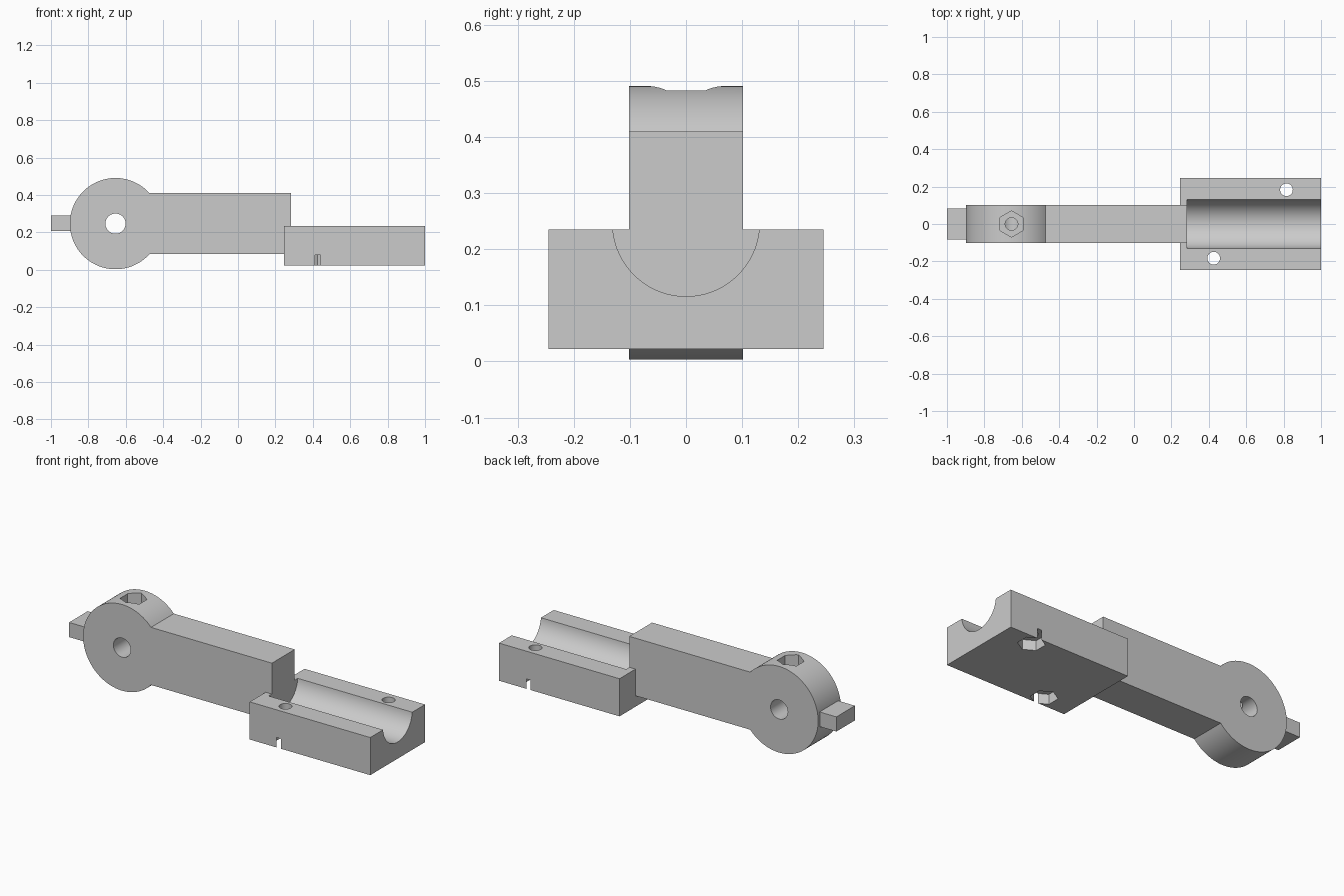
import bpy, bmesh
from math import sin, cos, asin, pi, radians

if "Cube" in bpy.data.objects:
    bpy.data.objects.remove(bpy.data.objects["Cube"], do_unlink=True)

GREY = bpy.data.materials.new("plain_grey")
GREY.use_nodes = True
GREY.diffuse_color = (0.6, 0.6, 0.6, 1)
GREY.node_tree.nodes["Principled BSDF"].inputs["Base Color"].default_value = (0.6, 0.6, 0.6, 1)


def arc(cx, cy, r, n, start=0.0, sweep=2 * pi, closed=False):
    """Points on a circle; closed also includes the end point."""
    steps = n + 1 if closed else n
    return [(cx + r * cos(start + sweep * i / n), cy + r * sin(start + sweep * i / n))
            for i in range(steps)]


def hexagon(cx, cy):
    return arc(cx, cy, HEX_R, 6, pi / 2)


def rect(u0, u1, v0, v1):
    return [(u0, v0), (u1, v0), (u1, v1), (u0, v1)]


def prism(name, points, axis, lo, hi):
    """Extrude a 2D outline along an axis."""
    place = {"X": lambda u, v: (lo, u, v),
             "Y": lambda u, v: (u, lo, v),
             "Z": lambda u, v: (u, v, lo)}[axis]
    bm = bmesh.new()
    face = bm.faces.new([bm.verts.new(place(u, v)) for u, v in points])
    new = bmesh.ops.extrude_face_region(bm, geom=[face])["geom"]
    shift = [hi - lo if a == axis else 0 for a in "XYZ"]
    bmesh.ops.translate(bm, vec=shift, verts=[g for g in new if isinstance(g, bmesh.types.BMVert)])
    bmesh.ops.recalc_face_normals(bm, faces=bm.faces)
    mesh = bpy.data.meshes.new(name)
    bm.to_mesh(mesh)
    bm.free()
    mesh.materials.append(GREY)
    obj = bpy.data.objects.new(name, mesh)
    bpy.context.collection.objects.link(obj)
    return obj


def activate(obj):
    bpy.ops.object.select_all(action="DESELECT")
    obj.select_set(True)
    bpy.context.view_layer.objects.active = obj


def cut(obj, *prism_args):
    """Subtract a prism and discard the cutter."""
    cutter = prism("cutter", *prism_args)
    cutter.hide_render = True
    mod = obj.modifiers.new("cut", "BOOLEAN")
    mod.operation = "DIFFERENCE"
    mod.solver = "EXACT"
    mod.object = cutter
    activate(obj)
    bpy.ops.object.modifier_apply(modifier=mod.name)
    bpy.data.objects.remove(cutter, do_unlink=True)


HUB_X, MID_Z, HUB_R = -0.655, 0.247, 0.244
HALF_ARM = 0.163      # half height of the arm
HALF_THICK = 0.102
ARM_END = 0.284
BOLT_R, HEX_R = 0.034, 0.07

# Lever arm: round hub running into a straight bar
a = asin(HALF_ARM / HUB_R)
outline = arc(HUB_X, MID_Z, HUB_R, 72, a, 2 * pi - 2 * a, closed=True)
outline += [(ARM_END, MID_Z - HALF_ARM), (ARM_END, MID_Z + HALF_ARM)]
arm = prism("lever_arm", outline, "Y", -HALF_THICK, HALF_THICK)
# Axle hole, then set screw hole and nut pocket from the top
cut(arm, arc(HUB_X, MID_Z, 0.054, 48), "Y", -0.3, 0.3)
cut(arm, arc(HUB_X, 0, BOLT_R, 32), "Z", MID_Z, 0.6)
cut(arm, hexagon(HUB_X, 0), "Z", 0.39, 0.6)

# Tab at the end of the hub
tab = prism("end_tab", rect(-0.083, 0.083, 0.207, 0.29), "X", -1, -0.87)

# Mounting block with a half round groove
block = prism("mounting_block", rect(-0.245, 0.245, 0.022, 0.235), "X", 0.245, 1)
cut(block, arc(0, MID_Z, 0.131, 72), "X", 0.283, 1.1)
# Bolt holes with nut pockets underneath that just break the side faces
for x, y in ((0.426, -0.183), (0.815, 0.183)):
    cut(block, arc(x, y, BOLT_R, 32), "Z", -0.1, 0.4)
    cut(block, hexagon(x, y), "Z", -0.1, 0.078)

for obj in (arm, tab, block):
    activate(obj)
    bpy.ops.object.shade_smooth_by_angle(angle=radians(30))
